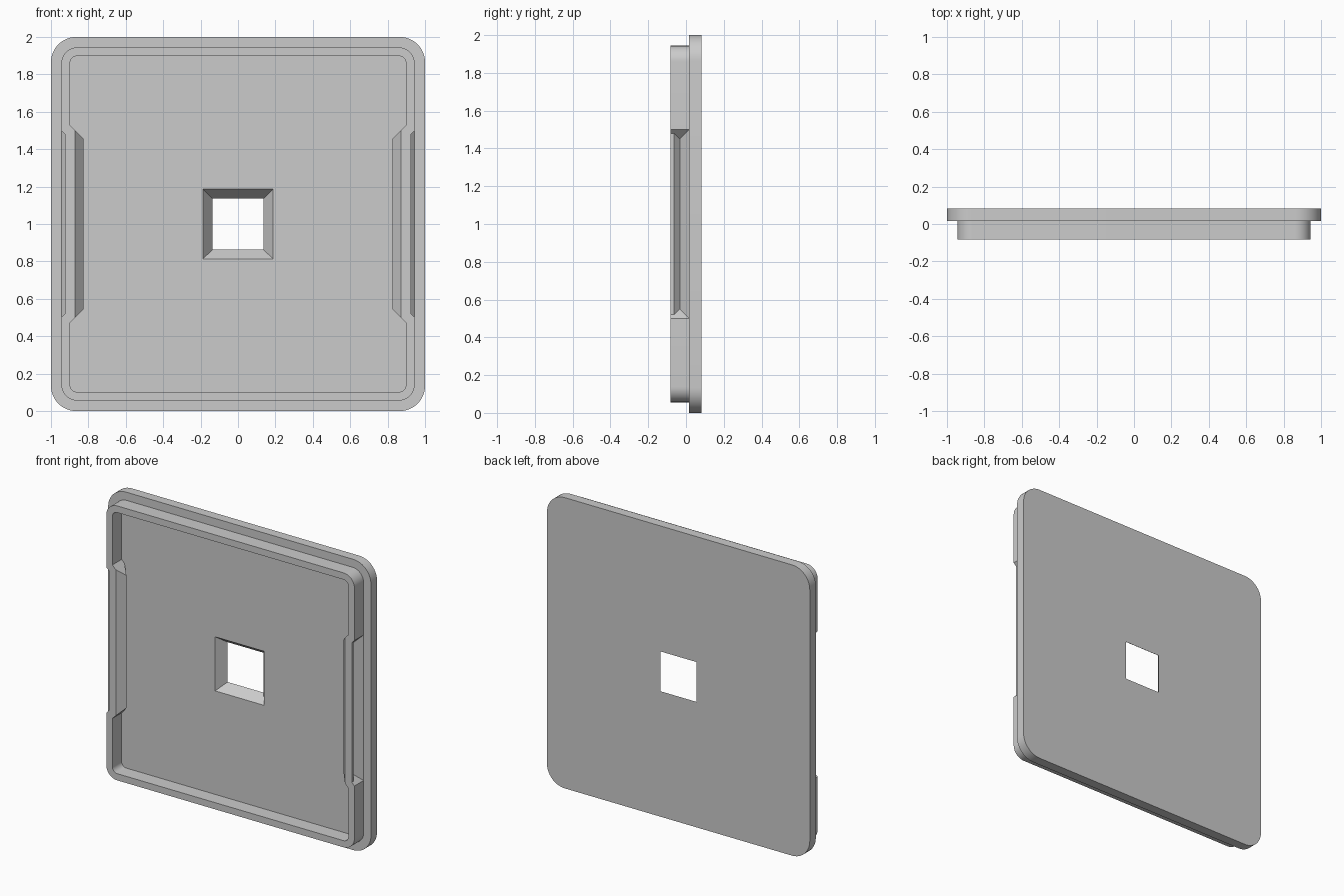
import bpy, bmesh, math

cube = bpy.data.objects.get("Cube")
if cube:
    bpy.data.objects.remove(cube, do_unlink=True)

grey = bpy.data.materials.new("light_grey")
grey.use_nodes = True
colour = (0.6, 0.6, 0.6, 1)
grey.diffuse_color = colour
for node in grey.node_tree.nodes:
    if node.type == 'BSDF_PRINCIPLED':
        node.inputs["Base Color"].default_value = colour

SEGS = 12                                  # steps per rounded corner
FRONT, STEP, BACK = -0.083, 0.017, 0.083   # depths of lip face, plate face, plate back
MID = 1.0                                  # height of the centre


def corner_point(k, i, half, radius):
    """Point i on the arc of corner k of a rounded square, as (x, z)."""
    sx, sz = [(1, 1), (-1, 1), (-1, -1), (1, -1)][k]
    a = math.pi / 2 * (k + i / SEGS)
    c = half - radius
    return sx * c + radius * math.cos(a), sz * c + radius * math.sin(a)


def finish(name, bm):
    bmesh.ops.remove_doubles(bm, verts=bm.verts[:], dist=0.0001)
    bmesh.ops.recalc_face_normals(bm, faces=bm.faces[:])
    mesh = bpy.data.meshes.new(name)
    bm.to_mesh(mesh)
    bm.free()
    mesh.materials.append(grey)
    obj = bpy.data.objects.new(name, mesh)
    bpy.context.collection.objects.link(obj)
    bpy.ops.object.select_all(action='DESELECT')
    obj.select_set(True)
    bpy.context.view_layer.objects.active = obj
    bpy.ops.object.shade_smooth_by_angle(angle=math.radians(30))
    return obj


# Back plate: rounded square with a tapered square hole
bm = bmesh.new()
outers, holes = [], []
for y, hole in ((STEP, 0.186), (BACK, 0.137)):
    pts = [corner_point(k, i, 1.0, 0.135) for k in range(4) for i in range(SEGS + 1)]
    outers.append([bm.verts.new((x, y, MID + z)) for x, z in pts])
    holes.append([bm.verts.new((sx * hole, y, MID + sz * hole))
                  for sx, sz in ((1, 1), (-1, 1), (-1, -1), (1, -1))])
for ring, hole in zip(outers, holes):
    n = len(ring)
    for k in range(4):
        start = k * (SEGS + 1) + SEGS // 2
        arc = [ring[(start + j) % n] for j in range(SEGS + 2)]
        bm.faces.new(arc + [hole[(k + 1) % 4], hole[k]])
for a, b in (outers, holes):
    n = len(a)
    for i in range(n):
        j = (i + 1) % n
        bm.faces.new((a[i], a[j], b[j], b[i]))
finish("back_plate", bm)

# Raised lip: cross-section swept round the square, pinched inward on both sides.
# Each row: half width, corner radius, pinched half width, depth, pinch half length
OUT, IN = (0.944, 0.083), (0.898, 0.037)
section = [
    (*OUT, 0.924, FRONT, 0.5),
    (*OUT, 0.924, -0.063, 0.5),
    (*OUT, 0.894, -0.033, 0.5),
    (*OUT, 0.944, STEP, 0.5),
    (*IN, 0.876, STEP, 0.528),
    (*IN, 0.826, -0.033, 0.528),
    (*IN, 0.872, FRONT, 0.528),
]
bm = bmesh.new()
stations = []


def add_station(points):
    stations.append([bm.verts.new((x, row[3], MID + z))
                     for (x, z), row in zip(points, section)])


for k in range(4):
    for i in range(SEGS + 1):
        add_station([corner_point(k, i, row[0], row[1]) for row in section])
    if k in (1, 3):
        side = -1 if k == 1 else 1
        for end, pinched in ((-side, False), (-side, True), (side, True), (side, False)):
            points = []
            for half, radius, pinch, y, length in section:
                x = pinch if pinched else half
                points.append((side * x, end * (length - half + x)))
            add_station(points)
for s, a in enumerate(stations):
    b = stations[(s + 1) % len(stations)]
    for i in range(len(section)):
        j = (i + 1) % len(section)
        bm.faces.new((a[i], a[j], b[j], b[i]))
finish("raised_lip", bm)
